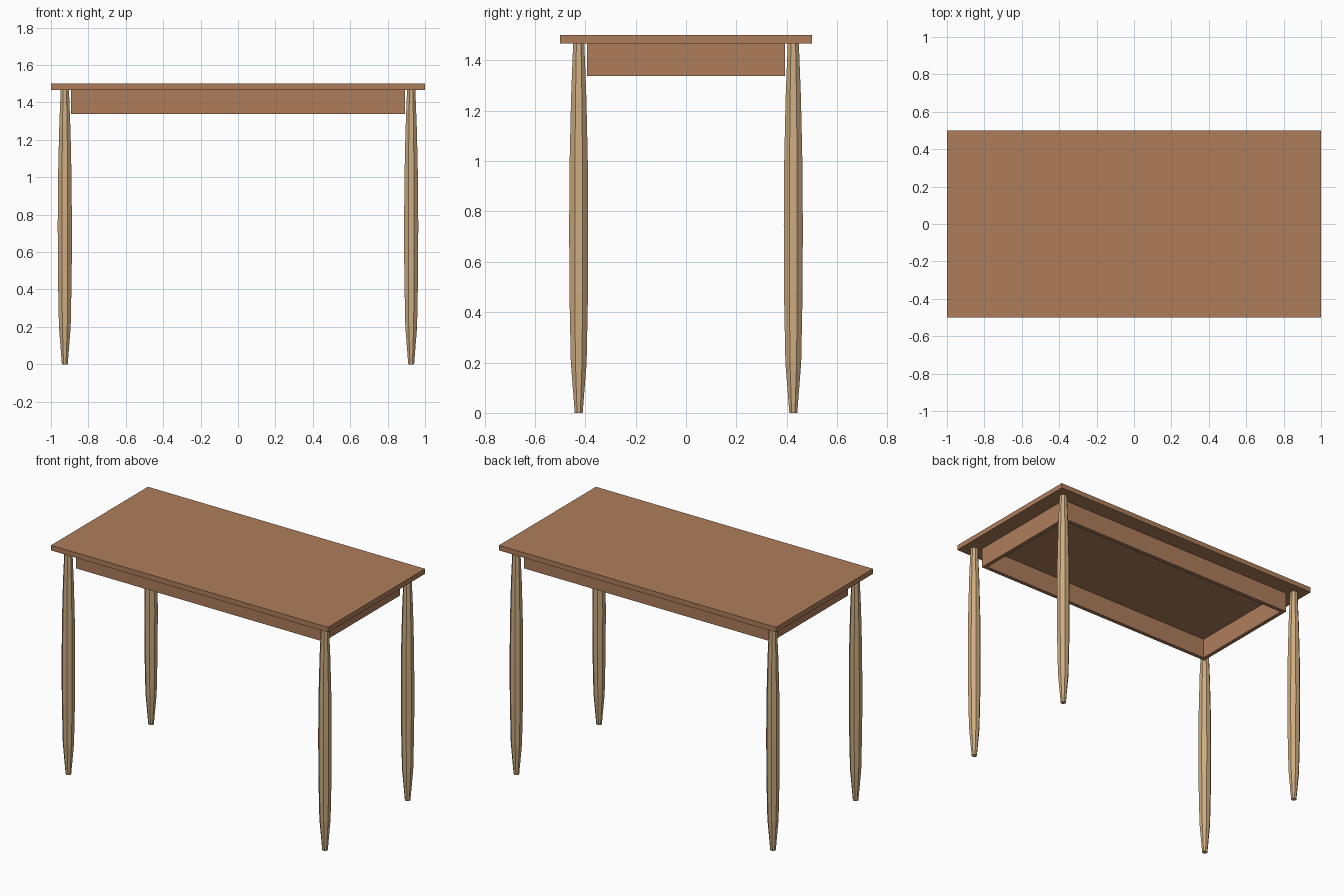
import bpy, bmesh, math

if "Cube" in bpy.data.objects:
    bpy.data.objects.remove(bpy.data.objects["Cube"])


def material(name, rgb):
    m = bpy.data.materials.new(name)
    m.diffuse_color = (*rgb, 1)
    m.use_nodes = True
    m.node_tree.nodes["Principled BSDF"].inputs["Base Color"].default_value = m.diffuse_color
    return m


BROWN = material("brown wood", (0.42, 0.207, 0.105))
TAN = material("tan wood", (0.61, 0.418, 0.223))


def add_object(name, bm, mat):
    bmesh.ops.recalc_face_normals(bm, faces=bm.faces)
    me = bpy.data.meshes.new(name)
    bm.to_mesh(me)
    bm.free()
    me.materials.append(mat)
    ob = bpy.data.objects.new(name, me)
    bpy.context.collection.objects.link(ob)
    return ob


def box(name, size, centre, mat):
    bm = bmesh.new()
    bmesh.ops.create_cube(bm, size=1)
    bmesh.ops.scale(bm, vec=size, verts=bm.verts)
    bmesh.ops.translate(bm, vec=centre, verts=bm.verts)
    return add_object(name, bm, mat)


def turned_leg(name, x, y, profile, sides=8):
    bm = bmesh.new()
    rings = []
    for r, z in profile:
        ring = []
        for i in range(sides):
            a = 2 * math.pi * (i + 0.5) / sides
            ring.append(bm.verts.new((x + r * math.cos(a), y + r * math.sin(a), z)))
        rings.append(ring)
    for low, high in zip(rings, rings[1:]):
        for i in range(sides):
            j = (i + 1) % sides
            bm.faces.new((low[i], low[j], high[j], high[i]))
    bm.faces.new(rings[0][::-1])
    bm.faces.new(rings[-1])
    return add_object(name, bm, TAN)


# Table top
TOP, UNDER = 1.5, 1.467
box("table_top", (2, 1, TOP - UNDER), (0, 0, (TOP + UNDER) / 2), BROWN)

# Apron rails, forming a closed frame inside the legs
HX, HY, T, LOW = 0.893, 0.393, 0.025, 1.337
mid, height = (UNDER + LOW) / 2, UNDER - LOW
for s, end, side in ((-1, "front", "left"), (1, "back", "right")):
    box(end + "_apron", (2 * HX, T, height), (0, s * (HY - T / 2), mid), BROWN)
    box(side + "_apron", (T, 2 * (HY - T), height), (s * (HX - T / 2), 0, mid), BROWN)

# Tapered legs, swelling in the middle
PROFILE = [(0.017, 0), (0.034, 0.2), (0.040, 0.48), (0.041, 0.75),
           (0.039, 1.0), (0.033, 1.25), (0.024, UNDER)]
for sy, end in ((-1, "front"), (1, "back")):
    for sx, side in ((-1, "left"), (1, "right")):
        turned_leg(f"{end}_{side}_leg", sx * 0.926, sy * 0.426, PROFILE)
